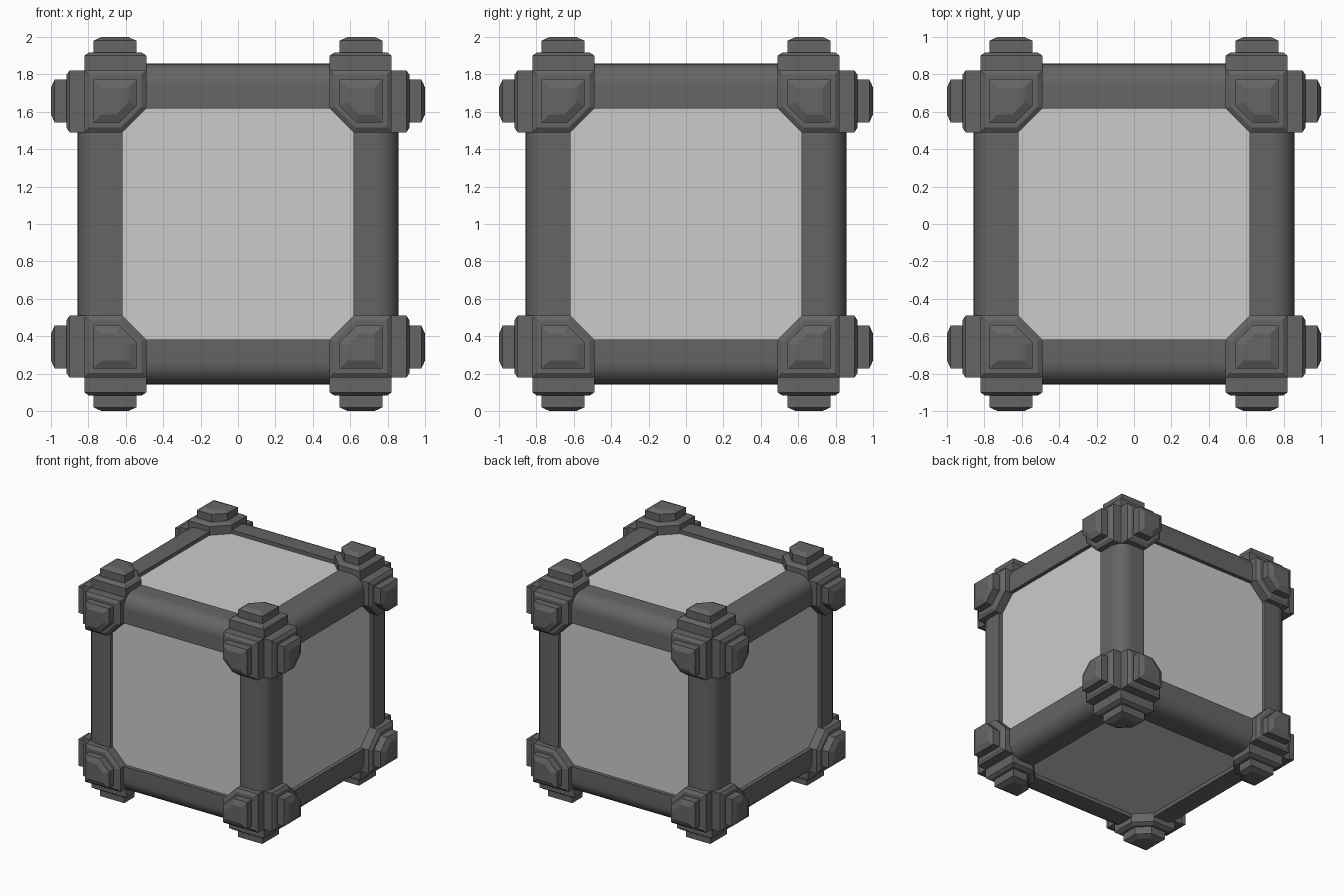
import bpy, bmesh, math
from mathutils import Vector

if "Cube" in bpy.data.objects:
    bpy.data.objects.remove(bpy.data.objects["Cube"])


def material(name, v):
    m = bpy.data.materials.new(name)
    m.diffuse_color = (v, v, v, 1)
    m.use_nodes = True
    m.node_tree.nodes["Principled BSDF"].inputs["Base Color"].default_value = m.diffuse_color
    return m


dark = material("dark_grey", 0.13)
light = material("light_grey", 0.6)


def cycle(p, k):
    """Rotate the axes so local z points along x, y or z."""
    return Vector([p[(i + k) % 3] for i in range(3)])


def loft(bm, rings, k):
    """Closed solid through equal-length rings of (x, y, z) points."""
    vs = [[bm.verts.new(cycle(p, k)) for p in r] for r in rings]
    n = len(vs[0])
    for a, b in zip(vs, vs[1:]):
        for i in range(n):
            bm.faces.new((a[i], a[(i + 1) % n], b[(i + 1) % n], b[i]))
    bm.faces.new(vs[0][::-1])
    bm.faces.new(vs[-1])


def finish(bm, name, mat, axes, smooth=False):
    bmesh.ops.recalc_face_normals(bm, faces=bm.faces[:])
    me = bpy.data.meshes.new(name)
    bm.to_mesh(me)
    bm.free()
    ob = bpy.data.objects.new(name, me)
    bpy.context.collection.objects.link(ob)
    ob.location.z = 1
    me.materials.append(mat)
    mod = ob.modifiers.new("mirror", 'MIRROR')
    mod.use_axis = axes
    mod.use_mirror_merge = False
    if smooth:
        bpy.context.view_layer.objects.active = ob
        ob.select_set(True)
        bpy.ops.object.shade_smooth_by_angle(angle=math.radians(30))
        ob.select_set(False)


def pentagon(lo, hi, cut, z, inset=0.0):
    """Square with the corner nearest the face centre cut off."""
    lo, hi = lo + inset, hi - inset
    cut -= inset * (2 - math.sqrt(2))
    return [(lo + cut, lo, z), (hi, lo, z), (hi, hi, z), (lo, hi, z), (lo, lo + cut, z)]


# Corner brackets: stepped plate and knob on each of three faces, mirrored to 8 corners
for part, lo, hi, cut, base, shoulder, top, inset in (
        ("corner_plate", 0.49, 0.822, 0.127, 0.5, 0.9, 0.917, 0.025),
        ("corner_knob", 0.543, 0.773, 0.09, 0.9, 0.98, 1.0, 0.043)):
    bm = bmesh.new()
    for k in range(3):
        loft(bm, [pentagon(lo, hi, cut, base), pentagon(lo, hi, cut, shoulder),
                  pentagon(lo, hi, cut, top, inset)], k)
    finish(bm, part, dark, (True, True, True))

# Edge bars: square section with a rounded outer edge
IN, OUT, R = 0.617, 0.857, 0.12
section = [(IN, IN), (OUT, IN)]
for i in range(9):
    a = math.radians(90 * i / 8)
    section.append((OUT - R + R * math.cos(a), OUT - R + R * math.sin(a)))
section.append((IN, OUT))
for k, name in enumerate(("edge_bar_vertical", "edge_bar_depth", "edge_bar_width")):
    bm = bmesh.new()
    loft(bm, [[(x, y, z) for x, y in section] for z in (-0.65, 0.65)], k)
    along = (2 - k) % 3
    finish(bm, name, dark, tuple(i != along for i in range(3)), True)

# Recessed face panels
for k, name in enumerate(("panel_top_bottom", "panel_front_back", "panel_sides")):
    bm = bmesh.new()
    s = 0.63
    loft(bm, [[(-s, -s, z), (s, -s, z), (s, s, z), (-s, s, z)] for z in (0.75, 0.825)], k)
    along = (2 - k) % 3
    finish(bm, name, light, tuple(i == along for i in range(3)))
